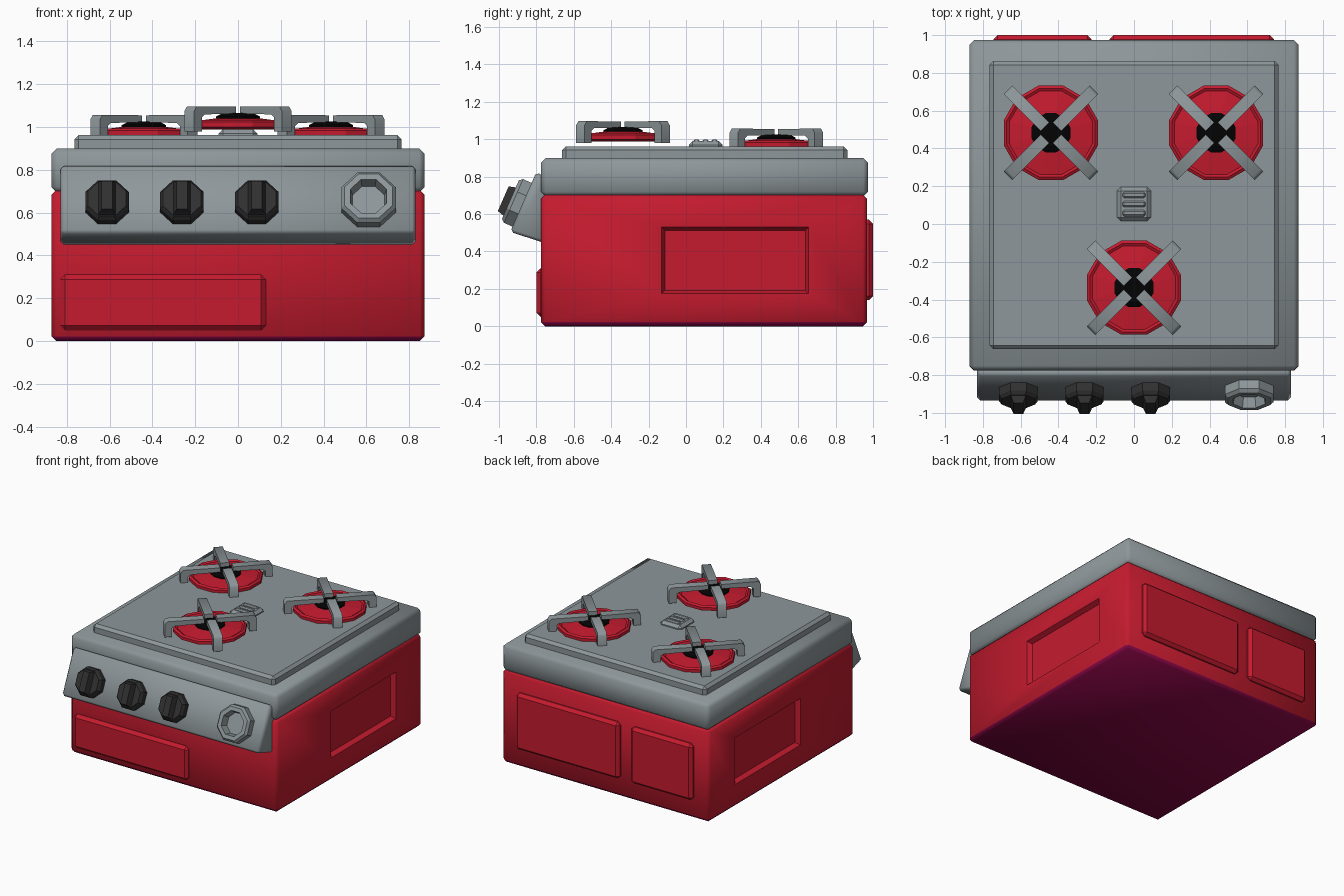
import bpy, bmesh, math
from mathutils import Matrix, Vector

if "Cube" in bpy.data.objects:
    bpy.data.objects.remove(bpy.data.objects["Cube"])


def material(name, rgb):
    m = bpy.data.materials.new(name)
    m.diffuse_color = (*rgb, 1)
    m.use_nodes = True
    m.node_tree.nodes["Principled BSDF"].inputs["Base Color"].default_value = m.diffuse_color
    return m


RED = material("red enamel", (0.56, 0.011, 0.028))
PLUM = material("dark plum underside", (0.25, 0.002, 0.06))
GREY = material("grey metal", (0.27, 0.31, 0.325))
DARK = material("dark knob", (0.03, 0.03, 0.03))
BLACK = material("black burner", (0.001, 0.001, 0.001))


def finish(bm, name, mat, matrix=Matrix(), smooth=None):
    bmesh.ops.recalc_face_normals(bm, faces=bm.faces)
    bm.transform(matrix)
    me = bpy.data.meshes.new(name)
    bm.to_mesh(me)
    bm.free()
    me.materials.append(mat)
    ob = bpy.data.objects.new(name, me)
    bpy.context.collection.objects.link(ob)
    if smooth:
        bpy.ops.object.select_all(action='DESELECT')
        ob.select_set(True)
        bpy.context.view_layer.objects.active = ob
        bpy.ops.object.shade_smooth_by_angle(angle=math.radians(smooth))
    return ob


def add_box(bm, lo, hi, bevel=0.0):
    tmp = bmesh.new()
    bmesh.ops.create_cube(tmp, size=1)
    lo, hi = Vector(lo), Vector(hi)
    for v in tmp.verts:
        v.co = Vector(((lo[i] + hi[i]) / 2 + v.co[i] * (hi[i] - lo[i]) for i in range(3)))
    if bevel:
        bmesh.ops.bevel(tmp, geom=tmp.edges[:], offset=bevel, segments=1, affect='EDGES')
    me = bpy.data.meshes.new("tmp")
    tmp.to_mesh(me)
    tmp.free()
    bm.from_mesh(me)
    bpy.data.meshes.remove(me)


def box(name, mat, lo, hi, bevel=0.0, smooth=None):
    bm = bmesh.new()
    add_box(bm, lo, hi, bevel)
    return finish(bm, name, mat, smooth=smooth)


def prism(bm, profile, width, matrix):
    """Extrude a (u, z) outline in the local YZ plane along X, centred."""
    vs = [bm.verts.new(matrix @ Vector((-width / 2, u, z))) for u, z in profile]
    ext = bmesh.ops.extrude_face_region(bm, geom=[bm.faces.new(vs)])
    # keep the starting face so the prism stays closed
    step = matrix.to_3x3() @ Vector((width, 0, 0))
    for g in ext['geom']:
        if isinstance(g, bmesh.types.BMVert):
            g.co += step


def lathe(name, mat, profile, n, matrix):
    """Faceted turned part from (radius, height), capped at both ends."""
    bm = bmesh.new()
    rings = [[bm.verts.new((r * math.cos((i + .5) * math.tau / n),
                            r * math.sin((i + .5) * math.tau / n), z)) for i in range(n)]
             for r, z in profile]
    for a, b in zip(rings, rings[1:]):
        for i in range(n):
            j = (i + 1) % n
            bm.faces.new((a[i], a[j], b[j], b[i]))
    bm.faces.new(rings[0])
    bm.faces.new(rings[-1])
    return finish(bm, name, mat, matrix)


# Red body with a sunken panel on each side
bm = bmesh.new()
add_box(bm, (-0.872, -0.775, 0), (0.872, 0.968, 0.705), 0.022)
for s in (-1, 1):
    side = max(bm.faces, key=lambda f: f.calc_center_median().x * s)
    bmesh.ops.inset_individual(bm, faces=[side], thickness=0.1)
    mid = side.calc_center_median()
    for v in side.verts:
        v.co.y = 0.655 if v.co.y > mid.y else -0.13
        v.co.z = 0.53 if v.co.z > mid.z else 0.175
    bmesh.ops.inset_individual(bm, faces=[side], thickness=0.024)
    for v in side.verts:
        v.co.x -= 0.035 * s
body = finish(bm, "body", RED, smooth=50)

# Dark underside, including its chamfer
body.data.materials.append(PLUM)
for p in body.data.polygons:
    if p.center.z < 0.02:
        p.material_index = 1

# Raised panels on the front and back
box("front_panel", RED, (-0.83, -0.80, 0.05), (0.13, -0.74, 0.31), 0.022)
box("back_panel_small", RED, (-0.745, 0.94, 0.14), (-0.225, 1.0, 0.57), 0.022)
box("back_panel_large", RED, (-0.13, 0.94, 0.14), (0.74, 1.0, 0.57), 0.022)

# Grey top slab and raised cooking plate
box("top_slab", GREY, (-0.872, -0.775, 0.695), (0.872, 0.973, 0.90), 0.025, 50)
box("cooking_plate", GREY, (-0.765, -0.662, 0.86), (0.765, 0.863, 0.962), 0.02)

# Tilted control panel
bm = bmesh.new()
prism(bm, [(-0.74, 0.79), (-0.80, 0.825), (-0.94, 0.505), (-0.74, 0.44)], 1.66, Matrix())
bmesh.ops.bevel(bm, geom=bm.edges[:], offset=0.016, segments=1, affect='EDGES')
finish(bm, "control_panel", GREY, smooth=50)


def on_panel(x, z):
    y = -0.94 + (z - 0.505) * 0.14 / 0.32
    return Matrix.Translation((x, y, z)) @ Matrix.Rotation(math.radians(66.4), 4, 'X')


# Knobs with a tapered grip
for i, x in enumerate((-0.612, -0.262, 0.088)):
    m = on_panel(x, 0.64)
    lathe(f"knob_{i + 1}", DARK, [(0.11, -0.01), (0.11, 0.045), (0.096, 0.065)], 8, m)
    bm = bmesh.new()
    add_box(bm, (-0.05, -0.09, 0.04), (0.05, 0.09, 0.105))
    for v in bm.verts:
        if v.co.z > 0.1:
            v.co.x *= 0.5
            v.co.y *= 0.8
    finish(bm, f"knob_grip_{i + 1}", DARK, m)

# Octagonal dial ring with a hollow centre
lathe("dial_ring", GREY, [(0.138, -0.01), (0.138, 0.05), (0.122, 0.068), (0.092, 0.068),
                          (0.08, 0.012)], 8, on_panel(0.61, 0.65))

# Burners: red dish, black cap, four grate arms
for name, x, y, z in (("rear_left", -0.44, 0.483, 0.945), ("rear_right", 0.435, 0.483, 0.945),
                      ("front", 0.0, -0.337, 0.985)):
    m = Matrix.Translation((x, y, z))
    lathe(name + "_dish", RED, [(0.215, 0.003), (0.258, 0.015), (0.258, 0.038), (0.242, 0.048),
                                (0.228, 0.04), (0.105, 0.056)], 12, m)
    lathe(name + "_burner_cap", BLACK, [(0.107, 0.04), (0.107, 0.064), (0.075, 0.08)], 12, m)
    bm = bmesh.new()
    for k in range(4):
        prism(bm, [(0.045, 0.078), (0.25, 0.074), (0.27, 0.06), (0.27, -0.005), (0.322, -0.005),
                   (0.322, 0.09), (0.305, 0.112), (0.045, 0.11)], 0.064,
              Matrix.Rotation(math.radians(45 + 90 * k), 4, 'Z'))
    finish(bm, name + "_grate", GREY, m, smooth=60)

# Small central vent with three ribs
box("vent", GREY, (-0.09, 0.015, 0.94), (0.09, 0.195, 0.99), 0.02)
for i in range(3):
    y = 0.057 + i * 0.048
    box(f"vent_rib_{i + 1}", GREY, (-0.06, y - 0.016, 0.975), (0.06, y + 0.016, 1.0), 0.008)
